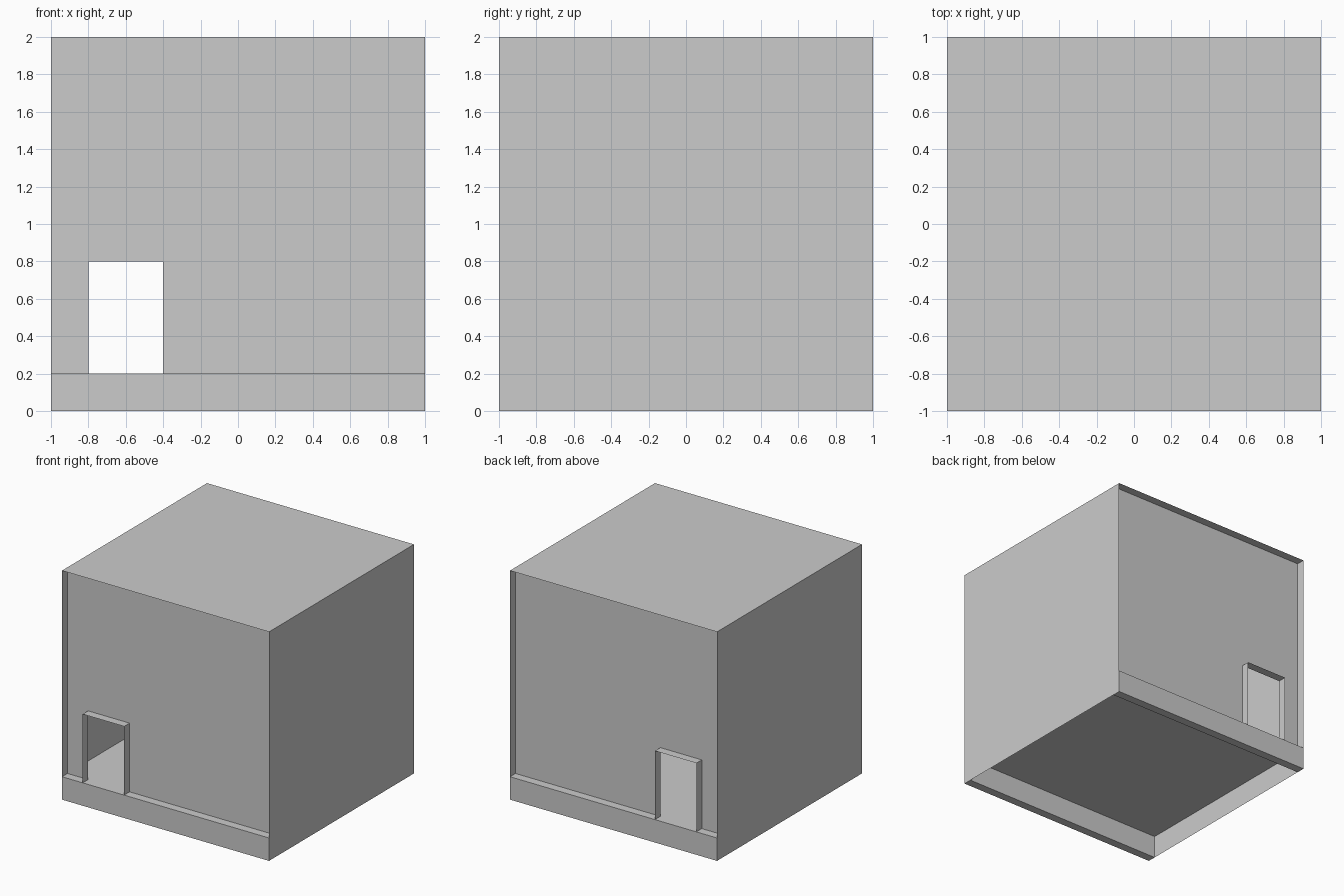
import bpy, bmesh

if "Cube" in bpy.data.objects:
    bpy.data.objects.remove(bpy.data.objects["Cube"])

D = 0.075          # wall recess depth
SILL = 0.2         # floor height
X0, X1, DOOR_TOP = -0.8, -0.4, 0.8


def make(name, quads):
    """Build a thin-sheet object from a list of quads."""
    bm = bmesh.new()
    for q in quads:
        bm.faces.new([bm.verts.new(p) for p in q])
    bmesh.ops.remove_doubles(bm, verts=bm.verts, dist=1e-5)
    bmesh.ops.recalc_face_normals(bm, faces=bm.faces)
    me = bpy.data.meshes.new(name)
    bm.to_mesh(me)
    bm.free()
    ob = bpy.data.objects.new(name, me)
    bpy.context.collection.objects.link(ob)
    return ob


def horizontal(z):
    return [(-1, -1, z), (1, -1, z), (1, 1, z), (-1, 1, z)]


def upright(x0, x1, z0, z1, y):
    return [(x0, y, z0), (x1, y, z0), (x1, y, z1), (x0, y, z1)]


def sweep_x(profile, x0, x1):
    """Extrude an open y-z profile along x."""
    return [[(x0, *a), (x1, *a), (x1, *b), (x0, *b)]
            for a, b in zip(profile, profile[1:])]


# Outer shell: sheet roof, floor and two side walls
make("roof", [horizontal(2)])
make("floor", [horizontal(SILL)])
for name, x in (("left_wall", -1), ("right_wall", 1)):
    make(name, [[(x, -1, 0), (x, 1, 0), (x, 1, 2), (x, -1, 2)]])

for side, s in (("front", -1), ("back", 1)):
    outer, inner = s, s * (1 - D)
    # Recessed wall around the doorway
    make(side + "_wall", [
        upright(-1, X0, SILL, DOOR_TOP, inner),
        upright(X1, 1, SILL, DOOR_TOP, inner),
        upright(-1, X0, DOOR_TOP, 2, inner),
        upright(X0, X1, DOOR_TOP, 2, inner),
        upright(X1, 1, DOOR_TOP, 2, inner)])
    # Base beam below the sill (the floor sheet closes its top)
    make(side + "_base", sweep_x(
        [(outer, SILL), (outer, 0), (inner, 0), (inner, SILL)], -1, 1))
    # Thin door surround standing out from the wall
    path = [(X0, SILL), (X0, DOOR_TOP), (X1, DOOR_TOP), (X1, SILL)]
    make(side + "_door_surround", [
        [(a[0], outer, a[1]), (b[0], outer, b[1]),
         (b[0], inner, b[1]), (a[0], inner, a[1])]
        for a, b in zip(path, path[1:])])
